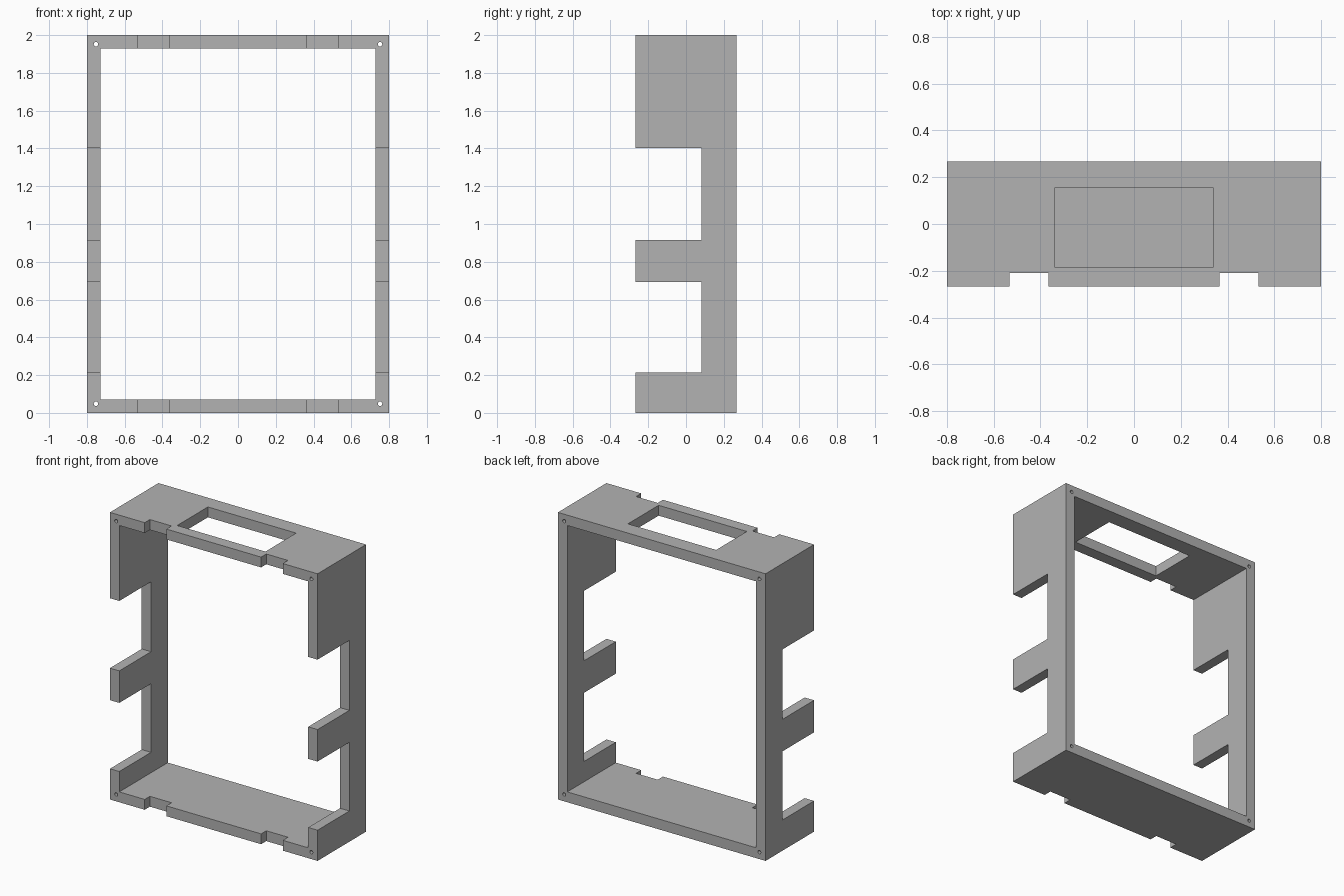
import bpy
import math

cube = bpy.data.objects.get("Cube")
if cube:
    bpy.data.objects.remove(cube, do_unlink=True)

# Overall dimensions
HALF_W, HALF_D, HEIGHT = 0.8, 0.267, 2.0
WALL = 0.072
FAR = 1.0   # how far cutters reach past the walls
HOLE_INSET = 0.048


def box(name, low, high):
    bpy.ops.mesh.primitive_cube_add(size=1, location=[(a + b) / 2 for a, b in zip(low, high)])
    obj = bpy.context.object
    obj.name = name
    obj.scale = [b - a for a, b in zip(low, high)]
    bpy.ops.object.transform_apply(location=True, rotation=True, scale=True)
    return obj


def cut(target, cutter):
    cutter.hide_render = True
    mod = target.modifiers.new("cut", "BOOLEAN")
    mod.operation = "DIFFERENCE"
    mod.solver = "EXACT"
    mod.object = cutter
    bpy.context.view_layer.objects.active = target
    bpy.ops.object.modifier_apply(modifier=mod.name)
    bpy.data.objects.remove(cutter, do_unlink=True)


# Frame shell, open at front and back
frame = box("cabinet_frame", (-HALF_W, -HALF_D, 0), (HALF_W, HALF_D, HEIGHT))
cut(frame, box("inner_cutter", (WALL - HALF_W, -FAR, WALL), (HALF_W - WALL, FAR, HEIGHT - WALL)))

# Front cutouts through both side walls
for bottom, top in ((0.214, 0.692), (0.915, 1.402)):
    cut(frame, box("side_cutter", (-FAR, -FAR, bottom), (FAR, 0.083, top)))

# Notches in the front edges of the top and bottom panels
for side in (-1, 1):
    a, b = sorted((side * 0.365, side * 0.532))
    cut(frame, box("notch_cutter", (a, -FAR, -FAR), (b, -0.21, HEIGHT + FAR)))

# Rectangular opening in the top panel
cut(frame, box("opening_cutter", (-0.34, -0.184, HEIGHT - 0.2), (0.34, 0.154, HEIGHT + 0.2)))

# Screw holes running through the four corners
for x in (HOLE_INSET - HALF_W, HALF_W - HOLE_INSET):
    for z in (HOLE_INSET, HEIGHT - HOLE_INSET):
        bpy.ops.mesh.primitive_cylinder_add(vertices=20, radius=0.012, depth=2,
                                            location=(x, 0, z), rotation=(math.pi / 2, 0, 0))
        cut(frame, bpy.context.object)

# Plain grey finish
grey = bpy.data.materials.new("plain_grey")
grey.use_nodes = True
colour = (0.448, 0.448, 0.448, 1)
grey.diffuse_color = colour
grey.node_tree.nodes["Principled BSDF"].inputs["Base Color"].default_value = colour
frame.data.materials.clear()
frame.data.materials.append(grey)
for face in frame.data.polygons:
    face.material_index = 0
    face.use_smooth = False
